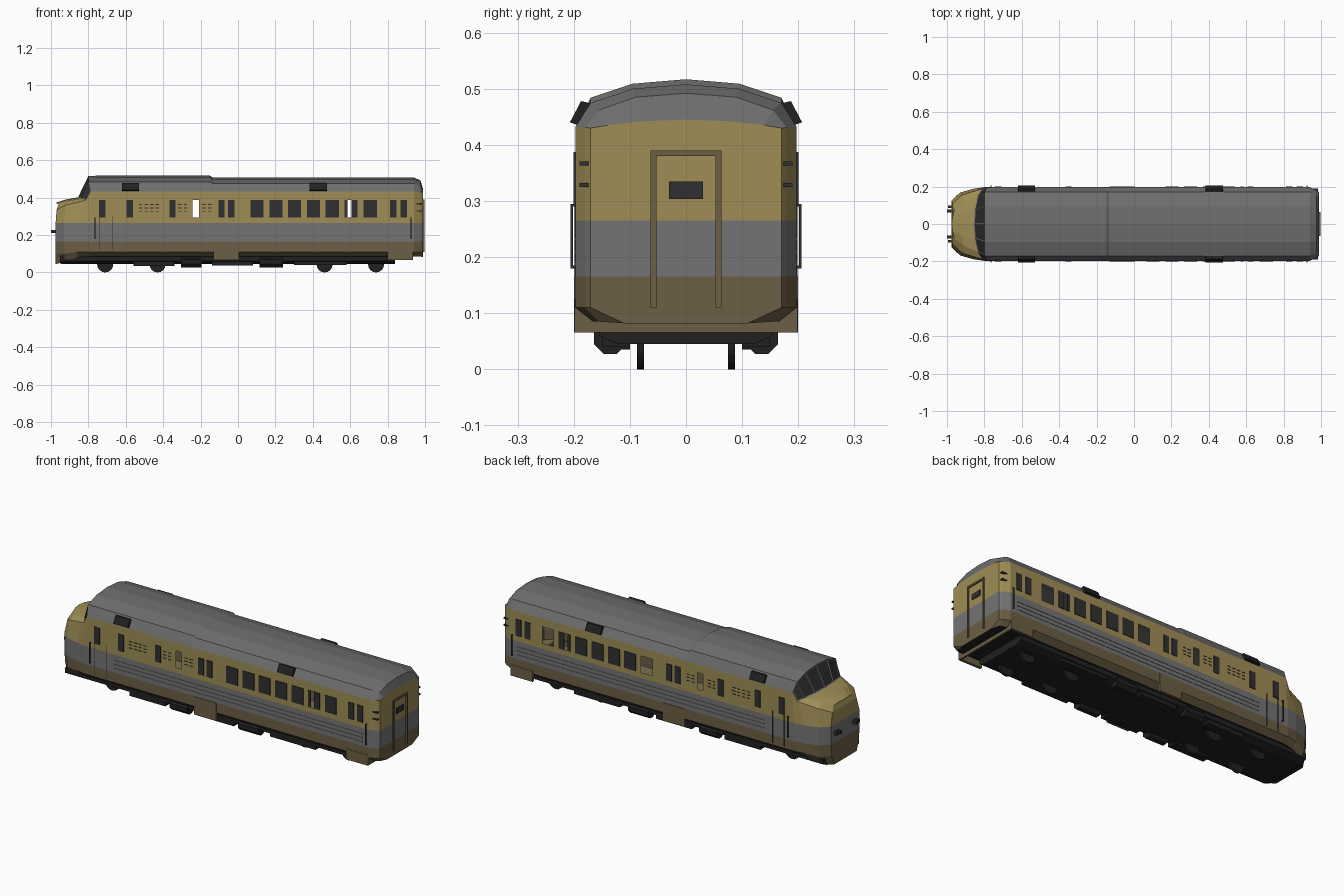
import bpy, bmesh, math
from mathutils import Vector

if "Cube" in bpy.data.objects:
    bpy.data.objects.remove(bpy.data.objects["Cube"])

def mat(name, c):
    m = bpy.data.materials.new(name)
    m.diffuse_color = (*c, 1)
    m.use_nodes = True
    m.node_tree.nodes["Principled BSDF"].inputs["Base Color"].default_value = m.diffuse_color
    return m

YELLOW = mat("ochre yellow", (0.35, 0.27, 0.092))
GREY = mat("band grey", (0.175, 0.175, 0.178))
ROOF = mat("roof grey", (0.155, 0.155, 0.155))
BROWN = mat("skirt brown", (0.15, 0.112, 0.058))
DARK = mat("glass dark", (0.030, 0.030, 0.032))
BLACK = mat("underframe black", (0.015, 0.015, 0.015))

def make(name, bm, mats):
    me = bpy.data.meshes.new(name)
    bm.to_mesh(me)
    bm.free()
    for m in mats:
        me.materials.append(m)
    ob = bpy.data.objects.new(name, me)
    bpy.context.collection.objects.link(ob)
    return ob

def boxes(name, spans, m, mirror=False):
    """One object from (x0,x1,y0,y1,z0,z1) boxes, optionally mirrored in y."""
    bm = bmesh.new()
    if mirror:
        spans = spans + [(a, b, -d, -c, e, f) for a, b, c, d, e, f in spans]
    for x0, x1, y0, y1, z0, z1 in spans:
        vs = bmesh.ops.create_cube(bm, size=1)["verts"]
        for v in vs:
            v.co = Vector(((x0 + x1) / 2 + v.co.x * (x1 - x0),
                           (y0 + y1) / 2 + v.co.y * (y1 - y0),
                           (z0 + z1) / 2 + v.co.z * (z1 - z0)))
    return make(name, bm, [m])

def prism(name, profile, spans, m, mirror=True):
    """Extrude a (y,z) profile over each (x0,x1) span."""
    bm = bmesh.new()
    for s in ((1, -1) if mirror else (1,)):
        for x0, x1 in spans:
            a = [bm.verts.new((x0, s * y, z)) for y, z in profile]
            b = [bm.verts.new((x1, s * y, z)) for y, z in profile]
            bm.faces.new(a)
            bm.faces.new(b)
            for i in range(len(a)):
                j = (i + 1) % len(a)
                bm.faces.new((a[i], a[j], b[j], b[i]))
    bmesh.ops.recalc_face_normals(bm, faces=bm.faces)
    return make(name, bm, [m])

# ---- car body: half sections lofted along x, bottom edge to roof centre ----
def full(x, lift=0.0):
    ys = (0.165, 0.197, 0.197, 0.197, 0.197, 0.17, 0.095, 0)
    zs = (0.085, 0.11, 0.165, 0.265, 0.432, 0.475, 0.50, 0.508)
    return [(x, y, z + (lift if i > 4 else 0)) for i, (y, z) in enumerate(zip(ys, zs))]

def section(xs, ys, zs):
    return list(zip(xs, ys, zs))

cab = full(-0.80, 0.008)
cab[4] = (-0.79, 0.195, 0.432)
rings = [
    section([-0.975] * 4 + [-0.97, -0.96, -0.97, -0.975],
            (0.10, 0.12, 0.125, 0.125, 0.105, 0.08, 0.04, 0),
            (0.045, 0.10, 0.165, 0.265, 0.335, 0.362, 0.37, 0.372)),
    section([-0.93] * 4 + [-0.92, -0.91, -0.92, -0.92],
            (0.145, 0.165, 0.168, 0.168, 0.155, 0.115, 0.06, 0),
            (0.055, 0.10, 0.165, 0.265, 0.36, 0.383, 0.388, 0.39)),
    section([-0.86] * 4 + [-0.815, -0.835, -0.85, -0.855],
            (0.16, 0.187, 0.188, 0.188, 0.187, 0.15, 0.08, 0),
            (0.08, 0.11, 0.165, 0.265, 0.385, 0.395, 0.40, 0.402)),
    cab,
    full(-0.76, 0.009), full(-0.15, 0.009), full(-0.135), full(0.94),
    section([0.975] * 8,
            (0.155, 0.18, 0.18, 0.18, 0.18, 0.155, 0.09, 0),
            (0.085, 0.11, 0.165, 0.265, 0.431, 0.462, 0.485, 0.492)),
    section([0.99] * 8,
            (0.11, 0.17, 0.17, 0.17, 0.17, 0.14, 0.08, 0),
            (0.082, 0.11, 0.165, 0.265, 0.43, 0.435, 0.442, 0.445)),
]
STRIP = [3, 3, 1, 0, 2, 2, 2]   # colour of each height strip
bm = bmesh.new()
loops = []
for r in rings:
    L = [bm.verts.new((x, -y, z)) for x, y, z in r]
    R = [bm.verts.new((x, y, z)) for x, y, z in r[:-1]] + [L[-1]]
    loops.append((L, R))
panes = []
for k in range(len(loops) - 1):
    for side in (0, 1):
        a, b = loops[k][side], loops[k + 1][side]
        for i in range(7):
            f = bm.faces.new((a[i], b[i], b[i + 1], a[i + 1]))
            f.material_index = 0 if (k < 2 and i > 3) else STRIP[i]
            if k == 2 and i > 3:
                panes.append(f)
    f = bm.faces.new((loops[k][0][0], loops[k][1][0], loops[k + 1][1][0], loops[k + 1][0][0]))
    f.material_index = 5
for L, R in (loops[0], loops[-1]):
    for i in range(7):
        vs = (L[i], L[i + 1], R[i + 1], R[i]) if i < 6 else (L[6], L[7], R[6])
        bm.faces.new(vs).material_index = min(STRIP[i], 3) if i < 4 else 0
bmesh.ops.recalc_face_normals(bm, faces=bm.faces)

# windscreen panes inset into the cab slope
bmesh.ops.inset_individual(bm, faces=panes, thickness=0.007, depth=-0.002)
for f in panes:
    f.material_index = 4

# open side windows: (side, x0, x1)
Z0, Z1 = 0.295, 0.387
holes = [(-1, -0.242, -0.208), (1, -0.242, -0.208), (-1, 0.585, 0.607), (1, 0.585, 0.607),
         (1, 0.067, 0.137), (1, 0.672, 0.742)]
def cut(co, no):
    fs = [f for f in bm.faces if f.material_index == 0 and abs(f.normal.y) > 0.95
          and -0.77 < f.calc_center_median().x < 0.95]
    geom = set(fs)
    for f in fs:
        geom.update(f.edges)
        geom.update(f.verts)
    bmesh.ops.bisect_plane(bm, geom=list(geom), plane_co=co, plane_no=no)
for x in sorted({v for h in holes for v in h[1:]}):
    cut((x, 0, 0), (1, 0, 0))
for z in (Z0, Z1):
    cut((0, 0, z), (0, 0, 1))
gone = []
for f in bm.faces:
    c = f.calc_center_median()
    if Z0 < c.z < Z1 and abs(f.normal.y) > 0.95 and \
            any(c.y * s > 0.19 and a < c.x < b for s, a, b in holes):
        gone.append(f)
bmesh.ops.delete(bm, geom=gone, context='FACES')
make("car_body", bm, [YELLOW, GREY, ROOF, BROWN, DARK, BLACK])

# ---- glazed side windows ----
narrow = [-0.725, -0.578, -0.35, -0.088, -0.036, 0.83, 0.887]
wide = [0.102, 0.204, 0.302, 0.403, 0.504, 0.707]
panel = [(x - 0.017, x + 0.017) for x in narrow]
panel += [(x - 0.035, x + 0.035) for x in wide] + [(0.607, 0.64), (0.57, 0.585)]
for s, label in ((-1, "front"), (1, "back")):
    skip = [(a, b) for t, a, b in holes if t == s]
    spans = [(a, b, s * 0.1985 - 0.002, s * 0.1985 + 0.002, Z0, Z1) for a, b in panel
             if not any(p < (a + b) / 2 < q for p, q in skip)]
    boxes("side_windows_" + label, spans, DARK)

# louvre slits and raised ribs along the sides
slits = []
for z in (0.327, 0.345, 0.363):
    for a, b in ((-0.53, -0.40), (-0.32, -0.26), (-0.19, -0.12)):
        n = int((b - a) / 0.03)
        slits += [(a + i * 0.03, a + i * 0.03 + 0.018, 0.196, 0.199, z - 0.002, z + 0.002)
                  for i in range(n)]
boxes("louvre_slits", slits, DARK, True)
boxes("side_ribs", [(-0.62, 0.9, 0.196, 0.199, z, z + 0.006) for z in (0.185, 0.207, 0.229)],
      GREY, True)

# grab rails and cab door seams
rails = []
for x in (-0.765, 0.925):
    rails += [(x - 0.003, x + 0.003, 0.201, 0.206, 0.18, 0.295),
              (x - 0.003, x + 0.003, 0.19, 0.206, 0.18, 0.185),
              (x - 0.003, x + 0.003, 0.19, 0.206, 0.29, 0.295)]
boxes("grab_rails", rails, DARK, True)
boxes("cab_door_seams", [(x, x + 0.003, 0.196, 0.1985, 0.12, 0.30) for x in (-0.74, -0.67)],
      DARK, True)

# roof side vents
prism("roof_vents", [(0.16, 0.472), (0.187, 0.478), (0.207, 0.44), (0.194, 0.436)],
      [(-0.62, -0.53), (0.382, 0.475)], BLACK)

# ---- rear end: door frame, door window, marker lamps ----
boxes("rear_door_frame", [(0.985, 0.997, -0.063, -0.053, 0.11, 0.39),
                          (0.985, 0.997, 0.053, 0.063, 0.11, 0.39),
                          (0.985, 0.997, -0.053, 0.053, 0.38, 0.39)], BROWN)
boxes("rear_door_window", [(0.987, 0.994, -0.03, 0.03, 0.304, 0.335)], DARK)
boxes("rear_markers", [(0.955, 0.985, 0.17, 0.19, z, z + 0.007) for z in (0.325, 0.363)],
      DARK, True)

# nose lamps
boxes("nose_lamps", [(-1.0, -0.965, 0.062, 0.078, 0.21, 0.228),
                     (-0.995, -0.96, 0.085, 0.10, 0.21, 0.228)], DARK, True)

# ---- skirts and underframe ----
boxes("side_skirts", [(-0.13, 0.005, 0.185, 0.2, 0.066, 0.165),
                      (0.80, 0.935, 0.185, 0.199, 0.066, 0.125)], BROWN, True)
boxes("rear_skirt_wall", [(0.925, 0.935, -0.19, 0.19, 0.066, 0.11)], BROWN)
prism("underframe", [(-0.155, 0.09), (-0.155, 0.06), (-0.12, 0.045),
                     (0.12, 0.045), (0.155, 0.06), (0.155, 0.09)],
      [(-0.95, 0.84)], BLACK, False)
ring8 = [(0.135 + 0.031 * math.cos(math.pi * (i + 0.5) / 4),
          0.056 + 0.031 * math.sin(math.pi * (i + 0.5) / 4)) for i in range(8)]
prism("side_tanks", ring8, [(-0.305, -0.195), (0.115, 0.24)], BLACK)
boxes("equipment_boxes", [(-0.56, -0.34, 0.10, 0.15, 0.035, 0.07),
                          (-0.14, 0.08, 0.10, 0.15, 0.037, 0.07),
                          (0.30, 0.58, 0.10, 0.15, 0.04, 0.07)], BLACK, True)

# wheels
bm = bmesh.new()
for x in (-0.71, -0.43, 0.463, 0.738):
    for y in (-0.081, 0.081):
        vs = bmesh.ops.create_cone(bm, cap_ends=True, segments=16, radius1=0.043,
                                   radius2=0.043, depth=0.012)["verts"]
        for v in vs:
            v.co = Vector((x + v.co.x, y + v.co.z, 0.043 + v.co.y))
bmesh.ops.recalc_face_normals(bm, faces=bm.faces)
make("wheels", bm, [BLACK])
